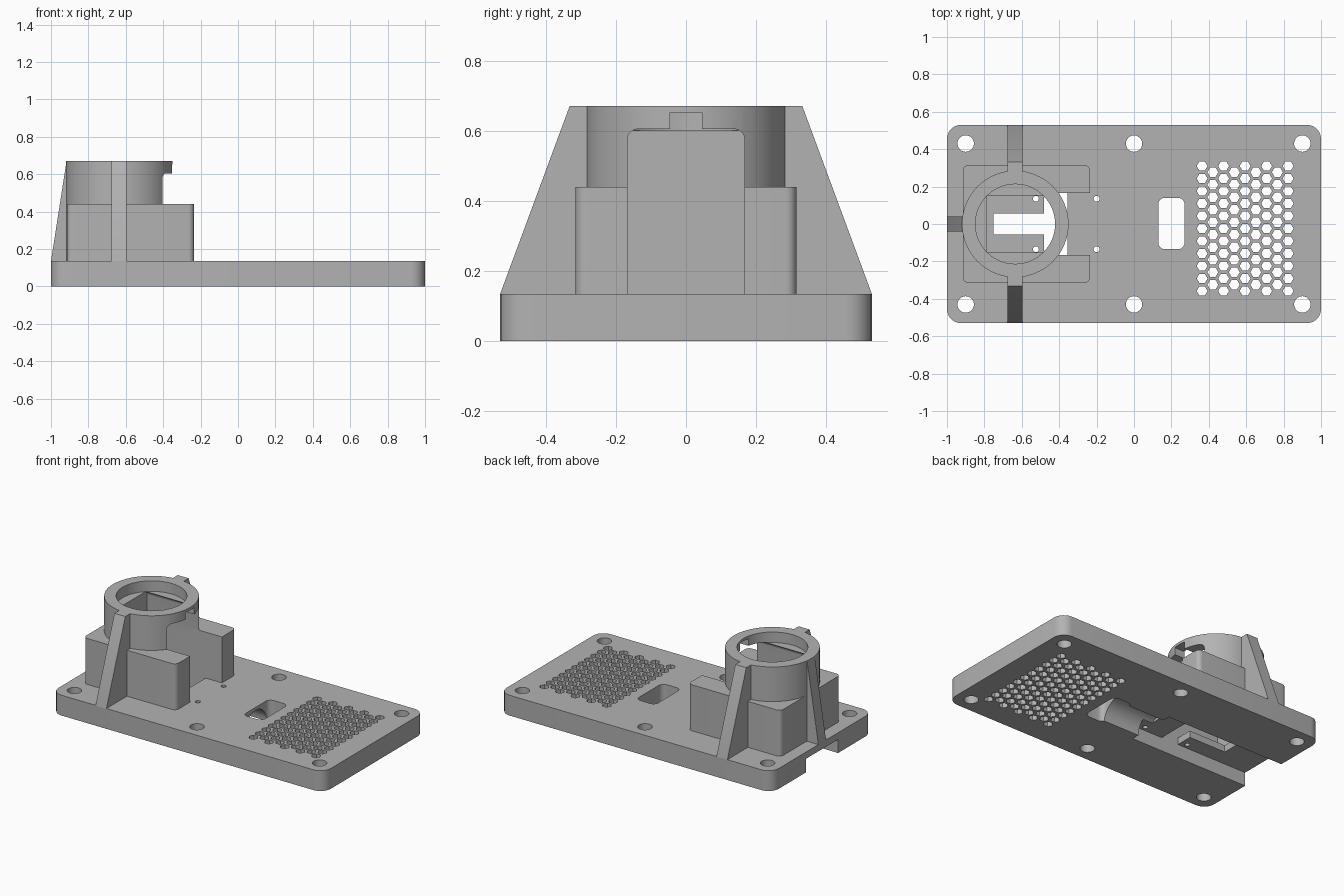
import bpy, bmesh, math
from mathutils import Vector

if "Cube" in bpy.data.objects:
    bpy.data.objects.remove(bpy.data.objects["Cube"])

grey = bpy.data.materials.new("plain grey")
grey.use_nodes = True
colour = (0.45, 0.45, 0.45, 1)
grey.diffuse_color = colour
grey.node_tree.nodes["Principled BSDF"].inputs["Base Color"].default_value = colour

TOP, RIM, CX = 0.135, 0.67, -0.635
parts = []


def circle(cx, cy, r, n=32):
    return [(cx + r * math.cos(math.tau * i / n), cy + r * math.sin(math.tau * i / n)) for i in range(n)]


def rounded(x0, x1, y0, y1, r, n=6):
    """Rectangle outline with rounded corners."""
    pts = []
    corners = [(x1 - r, y1 - r), (x0 + r, y1 - r), (x0 + r, y0 + r), (x1 - r, y0 + r)]
    for k, (cx, cy) in enumerate(corners):
        for i in range(n + 1):
            a = (k + i / n) * math.pi / 2
            pts.append((cx + r * math.cos(a), cy + r * math.sin(a)))
    return pts


def box(x0, x1, y0, y1):
    return [(x0, y0), (x1, y0), (x1, y1), (x0, y1)]


def prisms(name, outlines, lo, hi, axis="z"):
    """Extrude one or more outlines along an axis into a single object."""
    place = {"z": lambda a, b, c: (a, b, c), "y": lambda a, b, c: (a, c, b), "x": lambda a, b, c: (c, a, b)}[axis]
    bm = bmesh.new()
    for pts in outlines:
        face = bm.faces.new([bm.verts.new(place(a, b, lo)) for a, b in pts])
        out = bmesh.ops.extrude_face_region(bm, geom=[face])["geom"]
        moved = [v for v in out if isinstance(v, bmesh.types.BMVert)]
        bmesh.ops.translate(bm, verts=moved, vec=Vector(place(0, 0, hi - lo)))
    bmesh.ops.recalc_face_normals(bm, faces=bm.faces[:])
    mesh = bpy.data.meshes.new(name)
    bm.to_mesh(mesh)
    bm.free()
    mesh.materials.append(grey)
    obj = bpy.data.objects.new(name, mesh)
    bpy.context.collection.objects.link(obj)
    return obj


def part(*args):
    parts.append(prisms(*args))
    return parts[-1]


def carve(obj, *cutters):
    """Subtract the cutters and keep the result as plain mesh."""
    for cutter in cutters:
        cutter.hide_render = True
        mod = obj.modifiers.new("cut", "BOOLEAN")
        mod.operation, mod.solver, mod.object = "DIFFERENCE", "EXACT", cutter
    graph = bpy.context.evaluated_depsgraph_get()
    obj_mesh = bpy.data.meshes.new_from_object(obj.evaluated_get(graph))
    obj.modifiers.clear()
    obj.data = obj_mesh
    for cutter in cutters:
        bpy.data.objects.remove(cutter)


def cavity():
    """Arched opening through the tower towards +x."""
    return prisms("cavity_cutter", [rounded(-0.167, 0.167, 0, 0.605, 0.03)], -0.785, -0.1, "x")


# Base plate with screw holes, cable slot, vent grid and underside channel
plate = part("base_plate", [rounded(-1, 1, -0.53, 0.53, 0.075)], 0, TOP)
screws = [circle(x, y, 0.044) for x in (-0.9, 0, 0.9) for y in (-0.43, 0.43)]
pins = [circle(x, y, 0.016, 16) for x in (-0.525, -0.2) for y in (-0.135, 0.135)]
pitch = 0.0668
vents = [circle(0.364 + 0.0575 * c, 0.31 - pitch * (r + 0.5 * (c % 2)), 0.029, 6)
         for c in range(9) for r in range(11 - c % 2)]
slots = [rounded(0.13, 0.27, -0.135, 0.14, 0.035)]
window = [(-0.75, -0.057), (-0.48, -0.057), (-0.48, -0.167), (-0.355, -0.167),
          (-0.355, 0.167), (-0.48, 0.167), (-0.48, 0.057), (-0.75, 0.057)]
carve(plate,
      prisms("channel_cutter", [box(-1.1, -0.13, -0.167, 0.167)], -0.1, 0.09),
      prisms("tunnel_cutter", [circle(0, 0, 0.115)], -0.2, 0.2, "x"),
      prisms("hole_cutter", screws + pins + vents + slots + [window], -0.1, 0.3))

# Shoulder block wrapped around the tower
block = part("shoulder_block", [rounded(-0.915, -0.235, -0.315, 0.315, 0.03)], TOP - 0.004, 0.44)
carve(block, cavity())

# Round tower with a seat at the top and a small notch above the arch
tower = part("round_tower", [circle(CX, 0, 0.285, 64)], TOP - 0.004, RIM)
carve(tower, cavity(),
      prisms("bore_cutter", [circle(CX, 0, 0.213, 64)], 0.6, 0.8),
      prisms("notch_cutter", [box(-0.045, 0.045, 0.59, 0.652)], -0.5, -0.3, "x"))

# Sloping ribs
for name, s in (("front_rib", -1), ("back_rib", 1)):
    part(name, [[(s * 0.26, TOP - 0.004), (s * 0.53, TOP - 0.004), (s * 0.53, TOP),
                 (s * 0.332, RIM), (s * 0.26, RIM)]], CX - 0.04, CX + 0.04, "x")
part("end_rib", [[(-0.87, TOP - 0.004), (-1, TOP - 0.004), (-1, TOP), (-0.917, RIM), (-0.87, RIM)]],
     -0.04, 0.04, "y")

# Smooth the round walls, keep edges crisp
bpy.ops.object.select_all(action="DESELECT")
for obj in parts:
    obj.select_set(True)
bpy.context.view_layer.objects.active = plate
bpy.ops.object.shade_smooth_by_angle(angle=math.radians(30))
